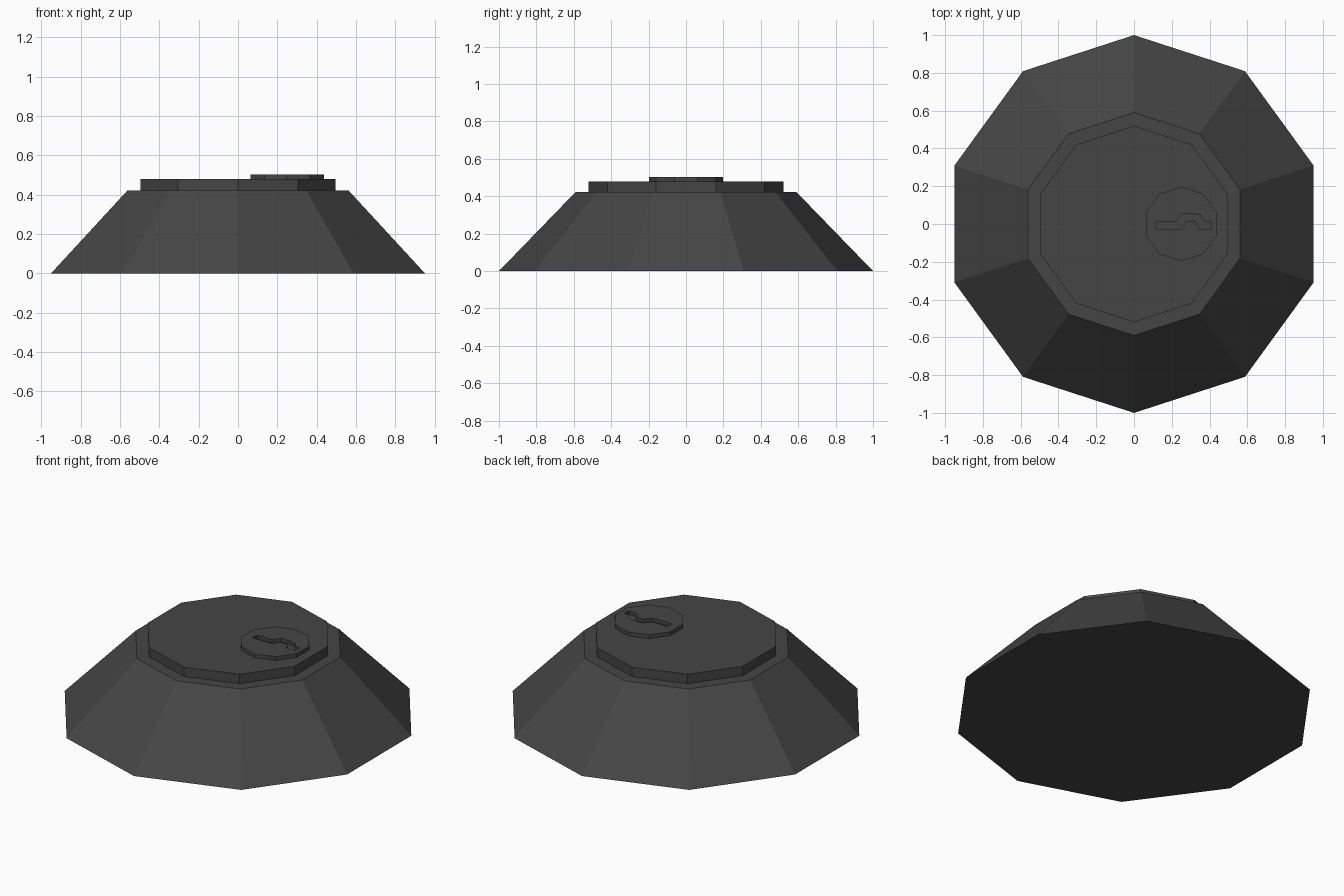
import bpy, bmesh, math

if "Cube" in bpy.data.objects:
    bpy.data.objects.remove(bpy.data.objects["Cube"])

dark_grey = bpy.data.materials.new("dark grey")
dark_grey.diffuse_color = (0.06, 0.06, 0.06, 1)
dark_grey.use_nodes = True
dark_grey.node_tree.nodes["Principled BSDF"].inputs["Base Color"].default_value = dark_grey.diffuse_color


def decagon(r, cx=0.0):
    """Ten-sided outline with corners on the y axis."""
    return [(cx + r * math.cos(math.radians(90 + 36 * i)),
             r * math.sin(math.radians(90 + 36 * i))) for i in range(10)]


def prism(name, bottom, top, z0, z1):
    """Solid between two matching outlines."""
    bm = bmesh.new()
    lo = [bm.verts.new((x, y, z0)) for x, y in bottom]
    hi = [bm.verts.new((x, y, z1)) for x, y in top]
    bm.faces.new(lo[::-1])
    bm.faces.new(hi)
    n = len(lo)
    for i in range(n):
        j = (i + 1) % n
        bm.faces.new((lo[i], lo[j], hi[j], hi[i]))
    bmesh.ops.recalc_face_normals(bm, faces=bm.faces)
    mesh = bpy.data.meshes.new(name)
    bm.to_mesh(mesh)
    bm.free()
    mesh.materials.append(dark_grey)
    obj = bpy.data.objects.new(name, mesh)
    bpy.context.collection.objects.link(obj)
    return obj


# Sloped body and the raised plate on it
prism("sloped_base", decagon(1.0), decagon(0.59), 0.0, 0.423)
prism("top_plate", decagon(0.52), decagon(0.52), 0.42, 0.48)

# Small off-centre cap with a stepped groove
cap = prism("round_cap", decagon(0.197, 0.25), decagon(0.197, 0.25), 0.47, 0.503)
groove = [(0.113, -0.015), (0.12, -0.03), (0.25, -0.03), (0.275, 0.012),
          (0.325, 0.012), (0.35, -0.03), (0.405, -0.03), (0.41, -0.01),
          (0.405, 0.012), (0.375, 0.012), (0.35, 0.048), (0.30, 0.055),
          (0.25, 0.052), (0.22, 0.012), (0.12, 0.012)]
cutter = prism("groove_cutter", groove, groove, 0.482, 0.53)
cutter.hide_render = True
cutter.hide_viewport = True
cut = cap.modifiers.new("groove", 'BOOLEAN')
cut.operation = 'DIFFERENCE'
cut.solver = 'EXACT'
cut.object = cutter
